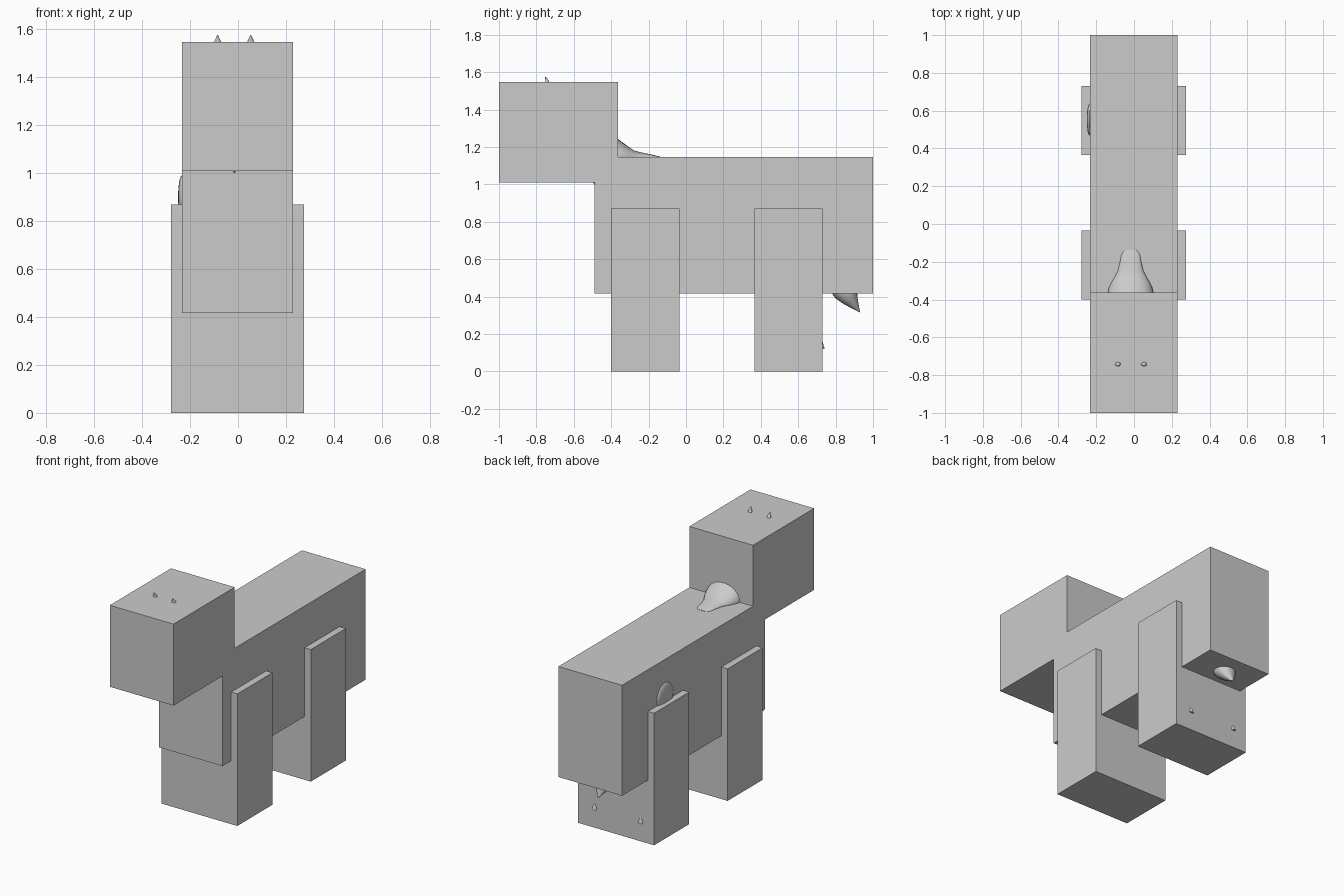
import bpy, bmesh, math
from mathutils import Vector

if "Cube" in bpy.data.objects:
    bpy.data.objects.remove(bpy.data.objects["Cube"])

# One plain grey for the whole model
GREY = (0.6, 0.6, 0.6, 1)
mat = bpy.data.materials.new("plain grey")
mat.use_nodes = True
mat.diffuse_color = GREY
mat.node_tree.nodes["Principled BSDF"].inputs["Base Color"].default_value = GREY
CX = -0.002


def finish(name, bm, smooth=False):
    bmesh.ops.recalc_face_normals(bm, faces=bm.faces)
    mesh = bpy.data.meshes.new(name)
    bm.to_mesh(mesh)
    bm.free()
    mesh.materials.append(mat)
    obj = bpy.data.objects.new(name, mesh)
    bpy.context.collection.objects.link(obj)
    if smooth:
        bpy.ops.object.select_all(action="DESELECT")
        obj.select_set(True)
        bpy.context.view_layer.objects.active = obj
        bpy.ops.object.shade_smooth_by_angle(angle=math.radians(40))
    return obj


def box(name, half_width, y, z):
    bm = bmesh.new()
    bmesh.ops.create_cube(bm, size=1)
    for v in bm.verts:
        v.co = (CX + v.co.x * 2 * half_width,
                y[0] + (v.co.y + 0.5) * (y[1] - y[0]),
                z[0] + (v.co.z + 0.5) * (z[1] - z[0]))
    finish(name, bm)


def loft(name, rings, second_axis, sides=24):
    """Skin ellipses given as (centre, radius along x, radius along second_axis)."""
    bm = bmesh.new()
    axis = Vector(second_axis)
    loops = []
    for centre, rx, r2 in rings:
        loop = []
        for i in range(sides):
            a = math.tau * i / sides
            offset = Vector((rx * math.cos(a), 0, 0)) + axis * r2 * math.sin(a)
            loop.append(bm.verts.new(Vector(centre) + offset))
        loops.append(loop)
    for a, b in zip(loops, loops[1:]):
        for i in range(sides):
            j = (i + 1) % sides
            bm.faces.new((a[i], a[j], b[j], b[i]))
    bm.faces.new(loops[0])
    bm.faces.new(loops[-1])
    finish(name, bm, smooth=True)


# Blocky body, head and full-width leg slabs
box("body", 0.232, (-0.49, 1.0), (0.417, 1.145))
box("head", 0.232, (-1.0, -0.363), (1.01, 1.547))
box("front_legs", 0.277, (-0.4, -0.035), (0, 0.87))
box("back_legs", 0.277, (0.365, 0.73), (0, 0.87))

# Flared hump behind the head, half sunk into the back
hump = [(-0.37, 0.122, 0.103), (-0.34, 0.116, 0.08), (-0.31, 0.102, 0.058),
        (-0.28, 0.084, 0.037), (-0.25, 0.068, 0.028), (-0.2, 0.056, 0.018),
        (-0.16, 0.048, 0.009), (-0.138, 0.03, 0.002)]
loft("neck_hump", [((-0.018, y, 1.145), w, h) for y, w, h in hump], (0, 0, 1))

# Hooked tail below the rump
tail = [(0.43, 0.775, 0.914, 0.072), (0.41, 0.785, 0.916, 0.068),
        (0.39, 0.8, 0.918, 0.06), (0.365, 0.835, 0.922, 0.043),
        (0.34, 0.88, 0.926, 0.022), (0.315, 0.929, 0.931, 0.001)]
loft("tail", [((-0.01, (a + b) / 2, z), w, (b - a) / 2) for z, a, b, w in tail],
     (0, 1, 0))

# Small horns on the head
for side, x in (("right", -0.085), ("left", 0.053)):
    loft(side + "_horn", [((x, -0.741, 1.54), 0.018, 0.012),
                          ((x, -0.743, 1.556), 0.011, 0.009),
                          ((x, -0.754, 1.577), 0.001, 0.001)], (0, 1, 0), 12)

# Small spurs on the back of the legs
for side, x in (("right", -0.18), ("left", 0.155)):
    loft(side + "_spur", [((x, 0.728, 0.12), 0.016, 0.013),
                          ((x, 0.728, 0.138), 0.013, 0.008),
                          ((x, 0.727, 0.158), 0.004, 0.004)], (0, 1, 0), 12)

# Tiny point under the head
loft("chin_point", [((-0.015, -0.493, 1.012), 0.007, 0.006),
                    ((-0.015, -0.49, 1.0), 0.001, 0.001)], (0, 1, 0), 8)

# Shallow swelling on the right flank
bm = bmesh.new()
bmesh.ops.create_uvsphere(bm, u_segments=24, v_segments=16, radius=1)
for v in bm.verts:
    v.co = (-0.234 + v.co.x * 0.016, 0.553 + v.co.y * 0.085, 0.9 + v.co.z * 0.09)
finish("flank_bulge", bm, smooth=True)
